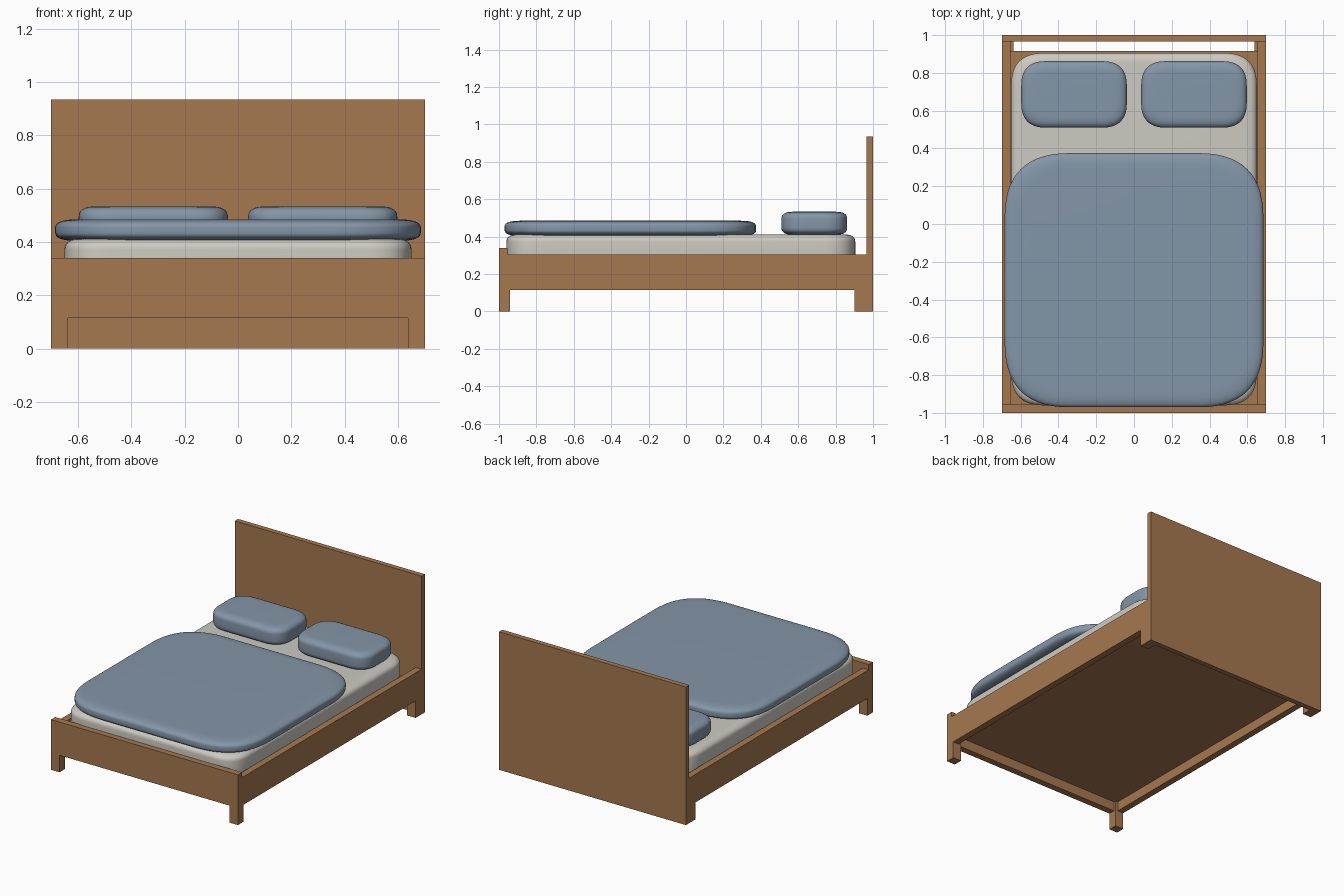
import bpy
import bmesh
from mathutils import Vector

if "Cube" in bpy.data.objects:
    bpy.data.objects.remove(bpy.data.objects["Cube"], do_unlink=True)


def material(name, rgb):
    mat = bpy.data.materials.new(name)
    mat.use_nodes = True
    color = (*rgb, 1.0)
    mat.diffuse_color = color
    mat.node_tree.nodes["Principled BSDF"].inputs["Base Color"].default_value = color
    return mat


wood = material("warm wood", (0.38, 0.19, 0.08))
linen = material("off white linen", (0.61, 0.59, 0.54))
blue = material("dusty blue fabric", (0.23, 0.305, 0.39))


def finish(name, bm, mat):
    bmesh.ops.recalc_face_normals(bm, faces=bm.faces)
    mesh = bpy.data.meshes.new(name)
    bm.to_mesh(mesh)
    bm.free()
    mesh.materials.append(mat)
    obj = bpy.data.objects.new(name, mesh)
    bpy.context.collection.objects.link(obj)
    return obj


def box(name, low, high, mat=wood):
    """Sharp board between two opposite corners."""
    low, high = Vector(low), Vector(high)
    bm = bmesh.new()
    bmesh.ops.create_cube(bm, size=1)
    for v in bm.verts:
        v.co = (low + high) / 2 + v.co * (high - low)
    return finish(name, bm, mat)


def bend(start, control, end, steps):
    """Points along a soft quadratic corner."""
    start, control, end = Vector(start), Vector(control), Vector(end)
    ts = [i / steps for i in range(steps + 1)]
    return [start * (1 - t) ** 2 + control * 2 * t * (1 - t) + end * t * t for t in ts]


def soft_slab(name, low, high, corner, edge, mat):
    """Cushion with rounded plan corners and edges (edge = inset, drop)."""
    center = (Vector(low) + Vector(high)) / 2
    hx, hy, hz = (Vector(high) - Vector(low)) / 2
    inset, drop = edge
    # Side profile as (inset, height) from underside to top
    profile = bend((inset, -hz), (0, -hz), (0, drop - hz), 8)
    profile += bend((0, hz - drop), (0, hz), (inset, hz), 8)

    bm = bmesh.new()
    rings = []
    for off, z in profile:
        x, y, c = hx - off, hy - off, corner - off * 0.6
        quarter = bend((x, y - c), (x, y), (x - c, y), 14)
        outline = quarter + [Vector((-p.x, p.y)) for p in reversed(quarter)]
        outline += [-p for p in outline]
        rings.append([bm.verts.new(center + Vector((p.x, p.y, z))) for p in outline])
    for a, b in zip(rings, rings[1:]):
        for i in range(len(a)):
            j = (i + 1) % len(a)
            bm.faces.new((a[i], a[j], b[j], b[i]))
    bm.faces.new(list(reversed(rings[0])))
    bm.faces.new(rings[-1])
    obj = finish(name, bm, mat)
    for poly in obj.data.polygons:
        poly.use_smooth = True
    return obj


# Bed frame
box("headboard", (-0.70, 0.965, 0), (0.70, 1.0, 0.935))
box("footboard", (-0.70, -1.0, 0.115), (0.70, -0.955, 0.34))
box("platform", (-0.655, -0.955, 0.18), (0.655, 0.917, 0.25))

for side, s in (("left", 1), ("right", -1)):
    def span(a, b):
        return sorted((s * a, s * b))

    # Side rail and legs
    x0, x1 = span(0.655, 0.70)
    box(side + "_rail", (x0, -0.955, 0.115), (x1, 0.965, 0.305))
    x0, x1 = span(0.637, 0.70)
    box(side + "_front_leg", (x0, -1.0, 0), (x1, -0.94, 0.115))
    box(side + "_back_leg", (x0, 0.90, 0), (x1, 0.965, 0.115))
    # Inner corner blocks above the legs
    x0, x1 = span(0.637, 0.655)
    box(side + "_front_block", (x0, -0.955, 0.115), (x1, -0.94, 0.18))
    box(side + "_back_block", (x0, 0.90, 0.115), (x1, 0.965, 0.18))
    # Pillow
    x0, x1 = span(0.038, 0.597)
    soft_slab(side + "_pillow", (x0, 0.51, 0.41), (x1, 0.862, 0.533),
              0.13, (0.06, 0.038), blue)

# Bedding
soft_slab("mattress", (-0.65, -0.96, 0.25), (0.65, 0.905, 0.412),
          0.17, (0.06, 0.04), linen)
soft_slab("blanket", (-0.685, -0.97, 0.404), (0.685, 0.375, 0.485),
          0.34, (0.085, 0.03), blue)
